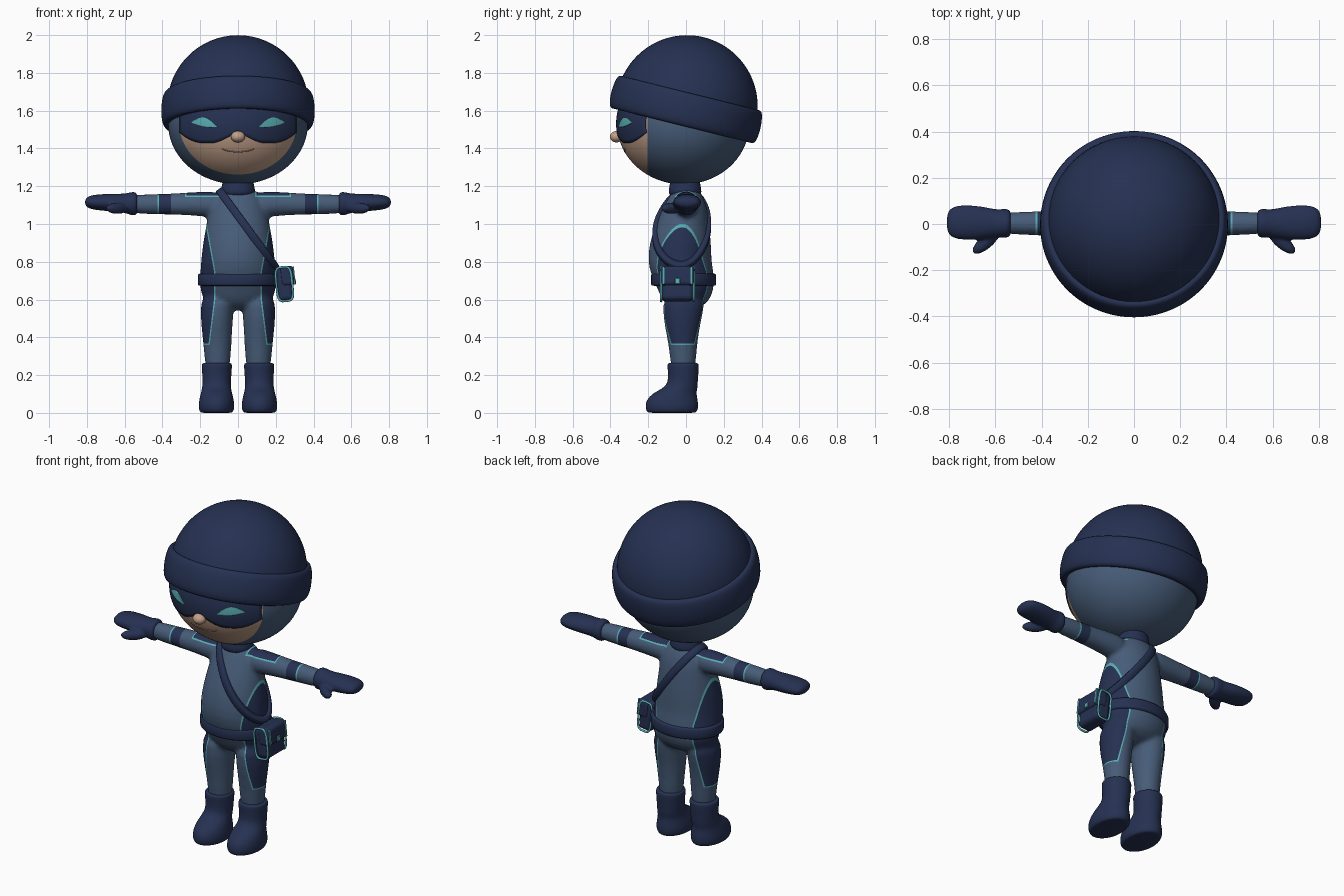
import bpy, bmesh
from math import sin, cos, pi, radians, sqrt, copysign
from mathutils import Vector, Matrix
from mathutils.bvhtree import BVHTree

cube = bpy.data.objects.get("Cube")
if cube:
    bpy.data.objects.remove(cube)
for other in bpy.context.scene.objects:
    other.select_set(False)


def material(name, rgb):
    m = bpy.data.materials.new(name)
    m.use_nodes = True
    m.diffuse_color = (*rgb, 1)
    m.node_tree.nodes["Principled BSDF"].inputs["Base Color"].default_value = (*rgb, 1)
    return m


NAVY = material("navy", (0.019, 0.031, 0.085))
SUIT = material("slate_blue", (0.063, 0.108, 0.19))
TEAL = material("teal_trim", (0.1, 0.42, 0.45))
SKIN = material("skin", (0.54, 0.35, 0.25))
LIP = material("lip_line", (0.36, 0.21, 0.15))


def finish(name, bm, *mats, smooth=True):
    mesh = bpy.data.meshes.new(name)
    for f in bm.faces:
        f.smooth = smooth
    bm.to_mesh(mesh)
    bm.free()
    ob = bpy.data.objects.new(name, mesh)
    bpy.context.collection.objects.link(ob)
    for m in mats:
        mesh.materials.append(m)
    return ob


def modify(ob, kind, **settings):
    mod = ob.modifiers.new(kind.lower(), kind)
    for key, value in settings.items():
        setattr(mod, key, value)
    return ob


def blend(ob, voxel):
    """Fuse overlapping volumes into one soft surface."""
    modify(ob, 'SUBSURF', levels=1, render_levels=1)
    modify(ob, 'REMESH', mode='VOXEL', voxel_size=voxel, use_smooth_shade=True)
    return modify(ob, 'SMOOTH', factor=0.5, iterations=5)


def skin_rings(bm, rings, closed=False):
    n = len(rings[0])
    pairs = list(zip(rings, rings[1:] + rings[:1]))
    faces = []
    for a, b in pairs if closed else pairs[:-1]:
        for i in range(n):
            j = (i + 1) % n
            faces.append(bm.faces.new((a[i], a[j], b[j], b[i])))
    if not closed:
        faces += [bm.faces.new(rings[0]), bm.faces.new(rings[-1])]
    bmesh.ops.recalc_face_normals(bm, faces=faces)


def loft(bm, sections, axis='z', n=24):
    """Sections are (centre u, centre v, station, radius u, radius v)."""
    rings = []
    for cu, cv, w, ru, rv in sections:
        ring = []
        for i in range(n):
            u, v = cu + ru * cos(2 * pi * i / n), cv + rv * sin(2 * pi * i / n)
            ring.append(bm.verts.new((u, v, w) if axis == 'z' else (w, u, v)))
        rings.append(ring)
    skin_rings(bm, rings)


def ellipsoid(bm, centre, radii, turn=0, u=24, v=16):
    m = Matrix.Translation(centre) @ Matrix.Rotation(turn, 4, 'Z') @ Matrix.Diagonal((*radii, 1))
    bmesh.ops.create_uvsphere(bm, u_segments=u, v_segments=v, radius=1, matrix=m)


def cut(bm, co, no):
    geom = bm.verts[:] + bm.edges[:] + bm.faces[:]
    bmesh.ops.bisect_plane(bm, geom=geom, dist=1e-5, plane_co=co, plane_no=no)


def paint(bm, planes, index, inset=0.0):
    """Colour the region inside all the planes, on both sides of the body."""
    for side in (1, -1):
        flip = Vector((side, 1, 1))
        walls = []
        for co, no in planes:
            no = Vector(no).normalized()
            co = Vector(co) + no * inset
            walls.append((co * flip, no * flip))
        for co, no in walls:
            cut(bm, co, no)
        for f in bm.faces:
            c = f.calc_center_median()
            if all((c - co).dot(no) > 0 for co, no in walls):
                f.material_index = index


# Body suit: torso, arms and legs fused together
bm = bmesh.new()
loft(bm, [(0, -.01, .54, .09, .05), (0, 0, .58, .175, .12), (0, 0, .65, .205, .148),
          (0, -.015, .72, .203, .168), (0, -.035, .8, .198, .17), (0, -.03, .9, .187, .165),
          (0, -.02, 1, .168, .143), (0, -.005, 1.08, .155, .12), (0, 0, 1.15, .125, .09),
          (0, 0, 1.19, .09, .06)])
for s in (1, -1):
    loft(bm, [(s * .105, -.005, .65, .095, .125), (s * .113, -.02, .5, .086, .102),
              (s * .11, -.018, .4, .078, .082), (s * .108, -.015, .3, .07, .07),
              (s * .108, -.015, .18, .06, .06)])
    loft(bm, [(0, 1.1, s * .07, .075, .078), (0, 1.108, s * .2, .064, .064),
              (.003, 1.105, s * .35, .055, .056), (.003, 1.105, s * .5, .05, .053),
              (.003, 1.105, s * .6, .045, .045)], 'x')
body = blend(finish("body_suit", bm, SUIT, NAVY, TEAL), 0.012)
bpy.context.view_layer.update()
bm = bmesh.new()
bm.from_object(body, bpy.context.evaluated_depsgraph_get())
body.modifiers.clear()
surface = BVHTree.FromBMesh(bm)

# Side panels, shoulder patches and arm bands
panel = [((.12, 0, 0), (1, 0, 0)), ((.12, 0, .75), (.25, 0, -.045)),
         ((.12, 0, .6), (.24, 0, .03)), ((0, 0, .36), (0, 0, 1)), ((0, 0, 1), (0, 0, -1))]
shoulder = [((.09, 0, 0), (1, 0, 0)), ((.28, 0, 0), (-1, 0, 0)), ((0, 0, 1.143), (0, 0, 1))]
for region in (panel, shoulder):
    paint(bm, region, 2)
    paint(bm, region, 1, 0.007)
for start, end, index in ((.355, .418, 1), (.418, .427, 2)):
    paint(bm, [((start, 0, 0), (1, 0, 0)), ((end, 0, 0), (-1, 0, 0))], index)
for f in bm.faces:
    f.smooth = True
bm.to_mesh(body.data)
bm.free()
if not body.data.materials:
    for m in (SUIT, NAVY, TEAL):
        body.data.materials.append(m)


def band(name, centre, u, v, width, thick, n=64):
    """Strip that wraps around the body in the plane of u and v."""
    centre, u, v = Vector(centre), Vector(u).normalized(), Vector(v)
    w = u.cross(v) * width / 2
    bm = bmesh.new()
    rings = []
    for i in range(n):
        d = u * cos(2 * pi * i / n) + v * sin(2 * pi * i / n)
        hit = surface.ray_cast(centre, d)[0]
        if hit:
            corners = (w - d * .02, w * .95 + d * thick * .7, w * .7 + d * thick,
                       w * -.7 + d * thick, w * -.95 + d * thick * .7, -w - d * .02)
            rings.append([bm.verts.new(hit + c) for c in corners])
    skin_rings(bm, rings, closed=True)
    return finish(name, bm, NAVY)


band("belt", (0, 0, .705), (1, 0, 0), (0, 1, 0), .066, .013)
band("shoulder_strap", (.05, -.01, .975), (-.15, 0, .205), (0, 1, 0), .042, .015)

# Collar
bm = bmesh.new()
loft(bm, [(0, -.005, 1.14, .085, .08), (0, -.005, 1.17, .095, .09),
          (0, -.005, 1.2, .085, .082), (0, -.005, 1.26, .08, .078)])
modify(finish("collar", bm, NAVY), 'SUBSURF', levels=1)

# Boots
bm = bmesh.new()
x = .114
loft(bm, [(x, -.075, 0, .07, .11), (x, -.075, .002, .088, .133), (x, -.075, .03, .097, .142),
          (x, -.074, .07, .092, .137), (x, -.06, .105, .083, .115), (x, -.026, .135, .076, .088),
          (x - .002, -.015, .17, .075, .078), (x - .002, -.015, .245, .081, .084),
          (x - .002, -.015, .262, .08, .083), (x - .002, -.015, .265, .066, .068)])
boots = finish("boots", bm, NAVY)
modify(boots, 'MIRROR')
modify(boots, 'SUBSURF', levels=2)

# Mitten gloves with cuff and thumb
bm = bmesh.new()
loft(bm, [(.003, 1.107, .53, .056, .057), (.003, 1.107, .545, .064, .065),
          (.003, 1.108, .575, .062, .06), (.003, 1.11, .6, .06, .05), (.005, 1.113, .66, .074, .048),
          (.007, 1.115, .74, .077, .043), (.007, 1.115, .785, .07, .036),
          (.007, 1.115, .812, .045, .02)], 'x')
ellipsoid(bm, (.64, -.078, 1.083), (.075, .03, .03), radians(-40))
modify(blend(finish("gloves", bm, NAVY), 0.008), 'MIRROR')

# Head: hood with open face
HEAD, RADII = Vector((0, -.015, 1.53)), Vector((.37, .35, .32))
bm = bmesh.new()
ellipsoid(bm, HEAD, RADII, u=64, v=40)
cut(bm, (0, -.205, 0), (0, 1, 0))
for f in bm.faces:
    f.material_index = int(f.calc_center_median().y < -.205)
finish("hooded_head", bm, SUIT, SKIN)


def face_plate(name, x0, x1, low, high, mat, lift, n=48, rows=10):
    """Thin plate that follows the face between two edge curves."""
    bm = bmesh.new()
    grid = []
    for i in range(n + 1):
        x = x0 + (x1 - x0) * i / n
        column = []
        for j in range(rows + 1):
            z = low(abs(x)) + (high(abs(x)) - low(abs(x))) * j / rows
            depth = sqrt(max(0, 1 - (x / RADII.x) ** 2 - ((z - HEAD.z) / RADII.z) ** 2))
            p = Vector((x, HEAD.y - RADII.y * depth, z))
            column.append(bm.verts.new(p + (p - HEAD).normalized() * lift))
        grid.append(column)
    for a, b in zip(grid, grid[1:]):
        for j in range(rows):
            bm.faces.new((a[j], b[j], b[j + 1], a[j + 1]))
    return modify(finish(name, bm, mat), 'SOLIDIFY', thickness=0.007)


# Eye mask, eyes, mouth and nose
face_plate("eye_mask", -.305, .305,
           lambda x: 1.43 + .062 * max(0, 1 - x / .13) ** 1.4 + .05 * max(0, x / .12 - 1.5) ** 2,
           lambda x: 1.635 - .5 * x * x, NAVY, .005)
arch = lambda x: sin(pi * min(1, max(0, (x - .108) / .134)))
for side, label in ((1, "left_eye"), (-1, "right_eye")):
    face_plate(label, side * (.175 - side * .067), side * (.175 + side * .067),
               lambda x: 1.497 + .16 * x - .01 * arch(x),
               lambda x: 1.499 + .16 * x + .036 * arch(x), TEAL, .009)
face_plate("mouth", -.085, .085, lambda x: 1.38 + 2 * x * x,
           lambda x: 1.384 + 2 * x * x, LIP, .003, rows=2)
bm = bmesh.new()
ellipsoid(bm, (0, -.368, 1.462), (.038, .035, .03))
finish("nose", bm, SKIN)

# Beanie: dome and rolled brim, tilted back
TILT = Matrix.Translation((0, 0, 1.605)) @ Matrix.Rotation(radians(-14), 4, 'X')


def lathe(name, profile, n=64):
    bm = bmesh.new()
    loft(bm, [(0, 0, z, r, r) for r, z in profile], n=n)
    ob = finish(name, bm, NAVY)
    ob.matrix_world = TILT
    return ob


lathe("beanie_dome", [(.375 * cos(a * pi / 48), .018 + .377 * sin(a * pi / 48))
                      for a in range(24)] + [(.004, .395)])
brim = lathe("beanie_brim", [(.29, -.06), (.35, -.08), (.385, -.092), (.4, -.075), (.408, -.03),
                             (.406, .03), (.398, .075), (.385, .093), (.365, .09), (.34, .07)])
modify(brim, 'SUBSURF', levels=1)

# Hip bag
BAG = Matrix.Translation((.245, -.045, .682)) @ Matrix.Rotation(radians(-6), 4, 'Y')


def bag_box(name, centre, size, mat, bevel):
    bm = bmesh.new()
    bmesh.ops.create_cube(bm, size=1, matrix=Matrix.Translation(centre) @ Matrix.Diagonal((*size, 1)))
    ob = finish(name, bm, mat, smooth=False)
    ob.matrix_world = BAG
    modify(ob, 'BEVEL', width=bevel, segments=4)
    ob.select_set(True)
    bpy.context.view_layer.objects.active = ob


bag_box("bag_body", (0, 0, 0), (.09, .17, .18), NAVY, .025)
bag_box("bag_flap", (.02, 0, .04), (.075, .18, .105), NAVY, .02)
bag_box("bag_clasp", (.058, 0, .01), (.009, .026, .03), TEAL, .003)
for y, label in ((-.075, "front"), (.075, "back")):
    bag_box(f"bag_{label}_stripe", (.056, y, .04), (.008, .012, .095), TEAL, .002)
    curve = bpy.data.curves.new(f"bag_{label}_piping", 'CURVE')
    curve.dimensions, curve.bevel_depth = '3D', .006
    line = curve.splines.new('POLY')
    line.points.add(31)
    line.use_cyclic_u = True
    for i, pt in enumerate(line.points):
        c, s = cos(i * pi / 16), sin(i * pi / 16)
        pt.co = (.042 * copysign(abs(c) ** .5, c), y * 1.15, .09 * copysign(abs(s) ** .5, s), 1)
    curve.materials.append(TEAL)
    piping = bpy.data.objects.new(curve.name, curve)
    bpy.context.collection.objects.link(piping)
    piping.matrix_world = BAG
bpy.ops.object.shade_smooth_by_angle(angle=radians(40))
